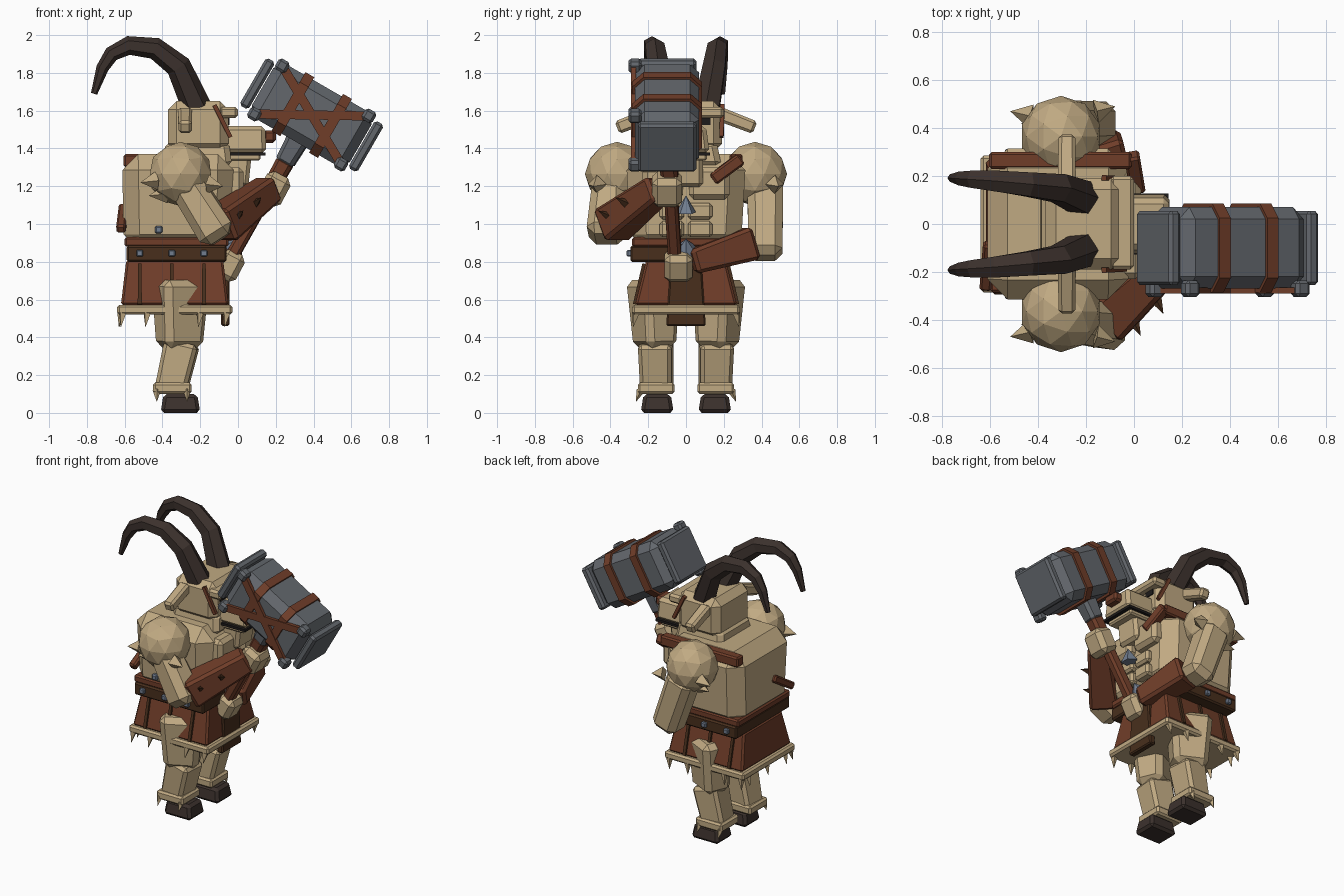
import bpy, bmesh, math
from mathutils import Matrix, Vector

if "Cube" in bpy.data.objects:
    bpy.data.objects.remove(bpy.data.objects["Cube"])


def material(name, rgb):
    m = bpy.data.materials.new(name)
    m.diffuse_color = (*rgb, 1)
    m.use_nodes = True
    m.node_tree.nodes["Principled BSDF"].inputs["Base Color"].default_value = m.diffuse_color
    return m


FUR = material("tan fur", (0.53, 0.40, 0.225))
LEATHER = material("red brown leather", (0.16, 0.047, 0.022))
DARK = material("dark leather", (0.065, 0.028, 0.012))
HORN = material("horn", (0.045, 0.031, 0.026))
STONE = material("grey stone", (0.125, 0.136, 0.152))
STEEL = material("blue steel", (0.17, 0.21, 0.28))
BLACK = material("black", (0.012, 0.01, 0.01))
I = Matrix.Identity(4)


def finish(name, bm, mat, world=I):
    bmesh.ops.recalc_face_normals(bm, faces=bm.faces)
    me = bpy.data.meshes.new(name)
    bm.to_mesh(me)
    bm.free()
    me.materials.append(mat)
    ob = bpy.data.objects.new(name, me)
    ob.matrix_world = world
    bpy.context.collection.objects.link(ob)
    return ob


def box(name, mat, lo, hi, bevel=0.012, top=(1, 1), rot=(0, 0, 0), parent=I):
    """Chamfered box between two corners, top face scaled, turned about its centre."""
    lo, hi = Vector(lo), Vector(hi)
    size = hi - lo
    bm = bmesh.new()
    bmesh.ops.create_cube(bm, size=1)
    for v in bm.verts:
        k = top if v.co.z > 0 else (1, 1)
        v.co = Vector((v.co.x * size.x * k[0], v.co.y * size.y * k[1], v.co.z * size.z))
    if bevel:
        bmesh.ops.bevel(bm, geom=bm.edges[:], offset=bevel, segments=1, affect='EDGES')
    turn = Matrix.Identity(4)
    for a, axis in zip(rot, 'XYZ'):
        turn = Matrix.Rotation(math.radians(a), 4, axis) @ turn
    return finish(name, bm, mat, parent @ Matrix.Translation((lo + hi) / 2) @ turn)


def limb(name, mat, a, b, w0, w1, bevel=0.02, flat=1.0):
    """Chamfered square beam from a to b, tapering from w0 to w1."""
    a, b = Vector(a), Vector(b)
    d = b - a
    bm = bmesh.new()
    bmesh.ops.create_cube(bm, size=1)
    for v in bm.verts:
        w = w1 if v.co.z > 0 else w0
        v.co = Vector((v.co.x * w, v.co.y * w * flat, v.co.z * d.length))
    if bevel:
        bmesh.ops.bevel(bm, geom=bm.edges[:], offset=bevel, segments=1, affect='EDGES')
    q = d.to_track_quat('Z', 'Y').to_matrix().to_4x4()
    return finish(name, bm, mat, Matrix.Translation((a + b) / 2) @ q)


def spike(name, mat, base, tip, r, sides=4):
    base, tip = Vector(base), Vector(tip)
    d = tip - base
    bm = bmesh.new()
    bmesh.ops.create_cone(bm, cap_ends=True, segments=sides, radius1=r, radius2=0.001, depth=d.length)
    finish(name, bm, mat, Matrix.Translation((base + tip) / 2) @ d.to_track_quat('Z', 'Y').to_matrix().to_4x4())


def tube(name, mat, path, sides=6):
    """Faceted tapering tube through (x, y, z, radius) points lying near an xz plane."""
    bm = bmesh.new()
    rings = []
    for i, p in enumerate(path):
        c = Vector(p[:3])
        t = (Vector(path[min(i + 1, len(path) - 1)][:3]) - Vector(path[max(i - 1, 0)][:3])).normalized()
        n = t.cross(Vector((0, 1, 0))).normalized()
        s = n.cross(t)
        rings.append([bm.verts.new(c + p[3] * (n * math.cos(k * math.tau / sides) + s * math.sin(k * math.tau / sides)))
                      for k in range(sides)])
    for r0, r1 in zip(rings, rings[1:]):
        for k in range(sides):
            j = (k + 1) % sides
            bm.faces.new((r0[k], r0[j], r1[j], r1[k]))
    bm.faces.new(rings[0])
    bm.faces.new(rings[-1])
    finish(name, bm, mat)


def span(s, y0, y1):
    return sorted((s * y0, s * y1))


# Torso, chest and belly
box("torso", FUR, (-0.605, -0.29, 0.86), (-0.03, 0.29, 1.37), 0.085, (1.03, 1.1))
box("neck", FUR, (-0.40, -0.19, 1.30), (-0.03, 0.19, 1.44), 0.03, (0.9, 0.85))
box("beard", FUR, (-0.07, -0.09, 1.20), (0.065, 0.09, 1.40), 0.02, rot=(0, 6, 0))
for s in (1, -1):
    y = span(s, 0.015, 0.23)
    box("pectoral", FUR, (-0.09, y[0], 1.13), (0.03, y[1], 1.30), 0.025)
    for i in range(2):
        y = span(s, 0.01, 0.14)
        box("belly_muscle", FUR, (-0.08, y[0], 0.93 + i * 0.095), (0.01, y[1], 1.015 + i * 0.095), 0.015)

# Belt, skirt and loincloth
box("waist_band", LEATHER, (-0.60, -0.285, 0.88), (-0.05, 0.285, 0.93), 0.01)
box("belt", DARK, (-0.59, -0.295, 0.80), (-0.06, 0.295, 0.885), 0.01)
box("skirt", LEATHER, (-0.62, -0.27, 0.57), (-0.05, 0.27, 0.81), 0.012, (0.9, 0.78))
box("skirt_fur_trim", FUR, (-0.64, -0.285, 0.52), (-0.03, 0.285, 0.572), 0.012)
box("loincloth", DARK, (-0.09, -0.105, 0.46), (-0.045, 0.105, 0.84), 0.008, (1, 0.75))
spike("belt_buckle", STEEL, (-0.05, 0, 0.86), (0.0, 0, 0.92), 0.065, 6)
spike("pendant", STEEL, (0.035, 0, 1.06), (0.05, 0, 1.15), 0.055, 5)
for s in (1, -1):
    for x in (-0.52, -0.35, -0.18):
        box("belt_rivet", STEEL, (x - 0.018, s * 0.30 - 0.014, 0.827), (x + 0.018, s * 0.30 + 0.014, 0.863), 0.006)
        limb("skirt_seam", DARK, (x, s * 0.27, 0.575), (x, s * 0.222, 0.79), 0.022, 0.018, 0)
    for x in (-0.61, -0.48, -0.20, -0.06):
        spike("trim_tuft", FUR, (x, s * 0.265, 0.535), (x - 0.01, s * 0.28, 0.455), 0.025)
for y in (-0.2, 0.0, 0.2):
    spike("back_trim_tuft", FUR, (-0.615, y, 0.535), (-0.63, y, 0.455), 0.025)

# Shoulder strap and its hip end
limb("shoulder_strap", LEATHER, (-0.605, 0.265, 1.335), (-0.01, 0.265, 1.335), 0.07, 0.07, 0.01)
limb("chest_strap", LEATHER, (-0.01, 0.29, 1.345), (0.015, 0.14, 1.235), 0.065, 0.065, 0.01)
limb("hip_strap", LEATHER, (-0.62, -0.27, 0.97), (-0.605, -0.08, 1.09), 0.05, 0.05, 0.01)
box("hip_rivet", STEEL, (-0.44, -0.32, 0.95), (-0.40, -0.285, 0.99), 0.008)

# Legs
for s in (1, -1):
    limb("thigh", FUR, (-0.305, s * 0.175, 0.705), (-0.31, s * 0.165, 0.345), 0.27, 0.22, 0.035, 0.8)
    limb("shin", FUR, (-0.295, s * 0.16, 0.375), (-0.355, s * 0.155, 0.12), 0.18, 0.165, 0.02)
    y = span(s, 0.06, 0.255)
    box("ankle_fur", FUR, (-0.45, y[0], 0.10), (-0.245, y[1], 0.16), 0.012)
    y = span(s, 0.065, 0.24)
    box("hoof", HORN, (-0.41, y[0], 0.0), (-0.20, y[1], 0.10), 0.018, (0.85, 0.82))
    for x in (-0.43, -0.27):
        spike("ankle_tuft", FUR, (x, s * 0.24, 0.12), (x, s * 0.265, 0.06), 0.022)

# Shoulders and arms
for s in (1, -1):
    bm = bmesh.new()
    bmesh.ops.create_icosphere(bm, subdivisions=2, radius=0.17)
    finish("shoulder", bm, FUR, Matrix.Translation((-0.305, s * 0.365, 1.265)))
    for x, y, z, dx in ((-0.43, 0.45, 1.23, -0.085), (-0.38, 0.40, 1.16, -0.09), (-0.16, 0.47, 1.21, 0.08)):
        spike("shoulder_tuft", FUR, (x, s * y, z), (x + dx, s * (y + 0.02), z - 0.01), 0.05)
limb("right_upper_arm", FUR, (-0.28, -0.40, 1.22), (-0.09, -0.425, 0.92), 0.18, 0.2, 0.045)
limb("right_bracer", LEATHER, (-0.10, -0.40, 0.99), (0.17, -0.14, 1.19), 0.19, 0.14, 0.018)
box("right_hand", FUR, (0.12, -0.18, 1.10), (0.26, -0.02, 1.27), 0.03, rot=(0, 28, 0))
limb("left_upper_arm", FUR, (-0.29, 0.42, 1.22), (-0.15, 0.42, 0.82), 0.19, 0.18, 0.04)
limb("left_bracer", LEATHER, (-0.14, 0.35, 0.90), (-0.04, 0.03, 0.80), 0.18, 0.13, 0.018)
box("left_hand", FUR, (-0.11, -0.115, 0.70), (0.02, 0.035, 0.86), 0.03, rot=(0, 28, 0))
for t in (0.25, 0.6):
    p = Vector((-0.10, -0.40, 0.99)).lerp(Vector((0.17, -0.14, 1.19)), t)
    spike("bracer_stud", DARK, p + Vector((0.03, -0.07, 0.0)), p + Vector((0.06, -0.13, 0.03)), 0.025)

# Head and face
box("head", FUR, (-0.37, -0.19, 1.38), (-0.05, 0.19, 1.65), 0.045)
box("brow", FUR, (-0.10, -0.19, 1.56), (0.0, 0.20, 1.62), 0.015)
box("snout", FUR, (-0.08, -0.125, 1.375), (0.15, 0.125, 1.52), 0.022, (0.95, 0.85))
box("jaw", FUR, (-0.08, -0.11, 1.335), (0.12, 0.11, 1.372), 0.01)
box("mouth", BLACK, (-0.04, -0.128, 1.362), (0.145, 0.128, 1.379), 0)
box("nose", LEATHER, (0.135, -0.055, 1.43), (0.20, 0.055, 1.495), 0.014)
for s in (1, -1):
    y = span(s, 0.06, 0.13)
    box("eye", BLACK, (-0.055, y[0], 1.525), (-0.044, y[1], 1.56), 0)
    limb("face_stripe", LEATHER, (-0.125, s * 0.193, 1.63), (-0.04, s * 0.188, 1.46), 0.022, 0.022, 0)
    limb("ear", FUR, (-0.28, s * 0.17, 1.585), (-0.28, s * 0.365, 1.51), 0.075, 0.07, 0.014)
    tube("horn", HORN, [(x, s * y, z, r) for x, y, z, r in (
        (-0.22, 0.11, 1.62, 0.078), (-0.315, 0.15, 1.835, 0.067), (-0.44, 0.165, 1.93, 0.058),
        (-0.58, 0.18, 1.945, 0.05), (-0.67, 0.187, 1.90, 0.041), (-0.718, 0.19, 1.825, 0.033),
        (-0.762, 0.192, 1.69, 0.017))])

# War hammer: head parts share one tilted frame
H = Matrix.Translation((0.39, -0.10, 1.577)) @ Matrix.Rotation(math.radians(30), 4, 'Y')
box("hammer_block", STONE, (-0.30, -0.17, -0.165), (0.30, 0.17, 0.165), 0.05, parent=H)
for s in (1, -1):
    x = span(s, 0.305, 0.36)
    box("hammer_face", STONE, (x[0], -0.155, -0.145), (x[1], 0.155, 0.145), 0.014, parent=H)
    bm = bmesh.new()
    # Octagonal loop around the block
    prof = [(a * u, b * v) for a, b, flip in ((1, 1, 0), (-1, 1, 1), (-1, -1, 0), (1, -1, 1))
            for u, v in (((0.185, 0.12), (0.125, 0.18)), ((0.125, 0.18), (0.185, 0.12)))[flip]]
    f = bm.faces.new([bm.verts.new((s * 0.115 - 0.027, y, z)) for y, z in prof])
    ext = bmesh.ops.extrude_face_region(bm, geom=[f])
    bmesh.ops.translate(bm, vec=(0.054, 0, 0), verts=[g for g in ext["geom"] if isinstance(g, bmesh.types.BMVert)])
    finish("hammer_strap", bm, LEATHER, H)
    box("cross_strap", LEATHER, (-0.30, -0.19, -0.024), (0.30, -0.165, 0.024), 0, rot=(0, s * 29, 0), parent=H)
    for t in (1, -1):
        box("hammer_knob", STONE, (s * 0.265 - 0.033, -0.205, t * 0.148 - 0.033),
            (s * 0.265 + 0.033, -0.135, t * 0.148 + 0.033), 0.014, parent=H)
top = Vector((0.33, -0.10, 1.47))
low = Vector((-0.105, -0.05, 0.70))
limb("hammer_socket", STONE, top, top.lerp(low, 0.2), 0.12, 0.10, 0.02)
limb("hammer_handle", LEATHER, top.lerp(low, 0.17), top.lerp(low, 0.4), 0.095, 0.085, 0.018)
limb("hammer_grip", LEATHER, top.lerp(low, 0.38), low, 0.07, 0.07, 0.015)
